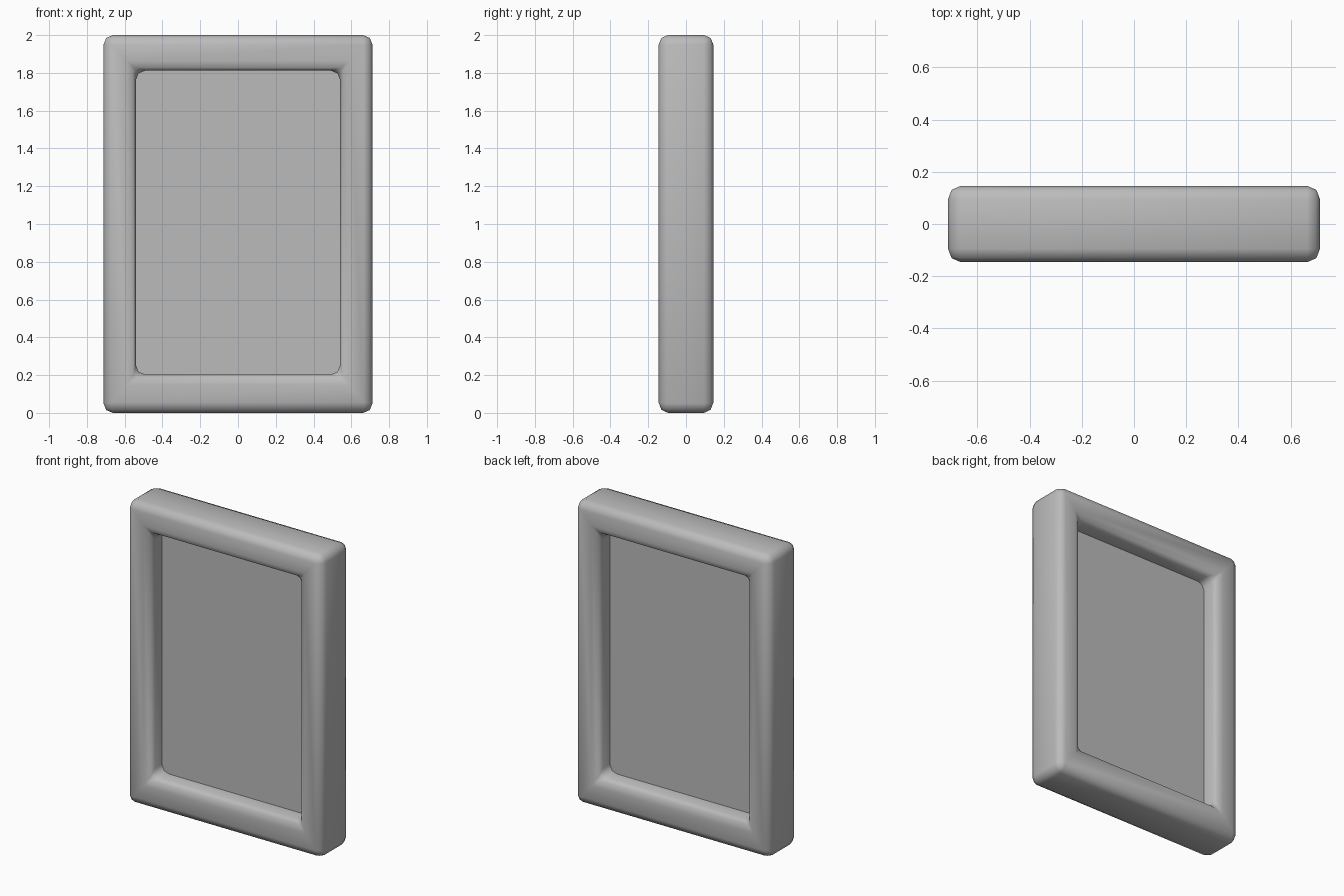
import bpy, bmesh

cube = bpy.data.objects.get("Cube")
if cube:
    bpy.data.objects.remove(cube, do_unlink=True)

W, D, H = 0.712, 0.145, 2.0           # half width, half depth, height
IN_W, IN_LOW, IN_HIGH = 0.541, 0.203, 1.812
PANEL_D = 0.02                        # half thickness of the panel

grey = bpy.data.materials.new("plain_grey")
grey.use_nodes = True
colour = (0.5, 0.5, 0.5, 1)
grey.diffuse_color = colour
grey.node_tree.nodes["Principled BSDF"].inputs["Base Color"].default_value = colour


def add_object(name, bm):
    bmesh.ops.recalc_face_normals(bm, faces=bm.faces)
    mesh = bpy.data.meshes.new(name)
    bm.to_mesh(mesh)
    bm.free()
    mesh.materials.append(grey)
    obj = bpy.data.objects.new(name, mesh)
    bpy.context.collection.objects.link(obj)
    return obj


def loop(bm, half_w, low, high, y):
    corners = [(-half_w, low), (half_w, low), (half_w, high), (-half_w, high)]
    return [bm.verts.new((x, y, z)) for x, z in corners]


# Frame: four mitred bars bridged around the opening, all edges rounded
bm = bmesh.new()
rings = [loop(bm, W, 0, H, -D), loop(bm, IN_W, IN_LOW, IN_HIGH, -D),
         loop(bm, IN_W, IN_LOW, IN_HIGH, D), loop(bm, W, 0, H, D)]
for a, b in zip(rings, rings[1:] + rings[:1]):
    for i in range(4):
        j = (i + 1) % 4
        bm.faces.new((a[i], a[j], b[j], b[i]))
frame = add_object("frame", bm)
bevel = frame.modifiers.new("rounded_edges", 'BEVEL')
bevel.width = 0.05
bevel.segments = 2
bevel.limit_method = 'ANGLE'
frame.data.polygons.foreach_set("use_smooth", [True] * len(frame.data.polygons))

# Panel: thin slab set halfway through the frame, tucked into its bars
bm = bmesh.new()
bmesh.ops.create_cube(bm, size=1)
for v in bm.verts:
    v.co.x *= 2 * IN_W + 0.04
    v.co.y *= 2 * PANEL_D
    v.co.z = (IN_LOW + IN_HIGH) / 2 + v.co.z * (IN_HIGH - IN_LOW + 0.04)
add_object("panel", bm)
